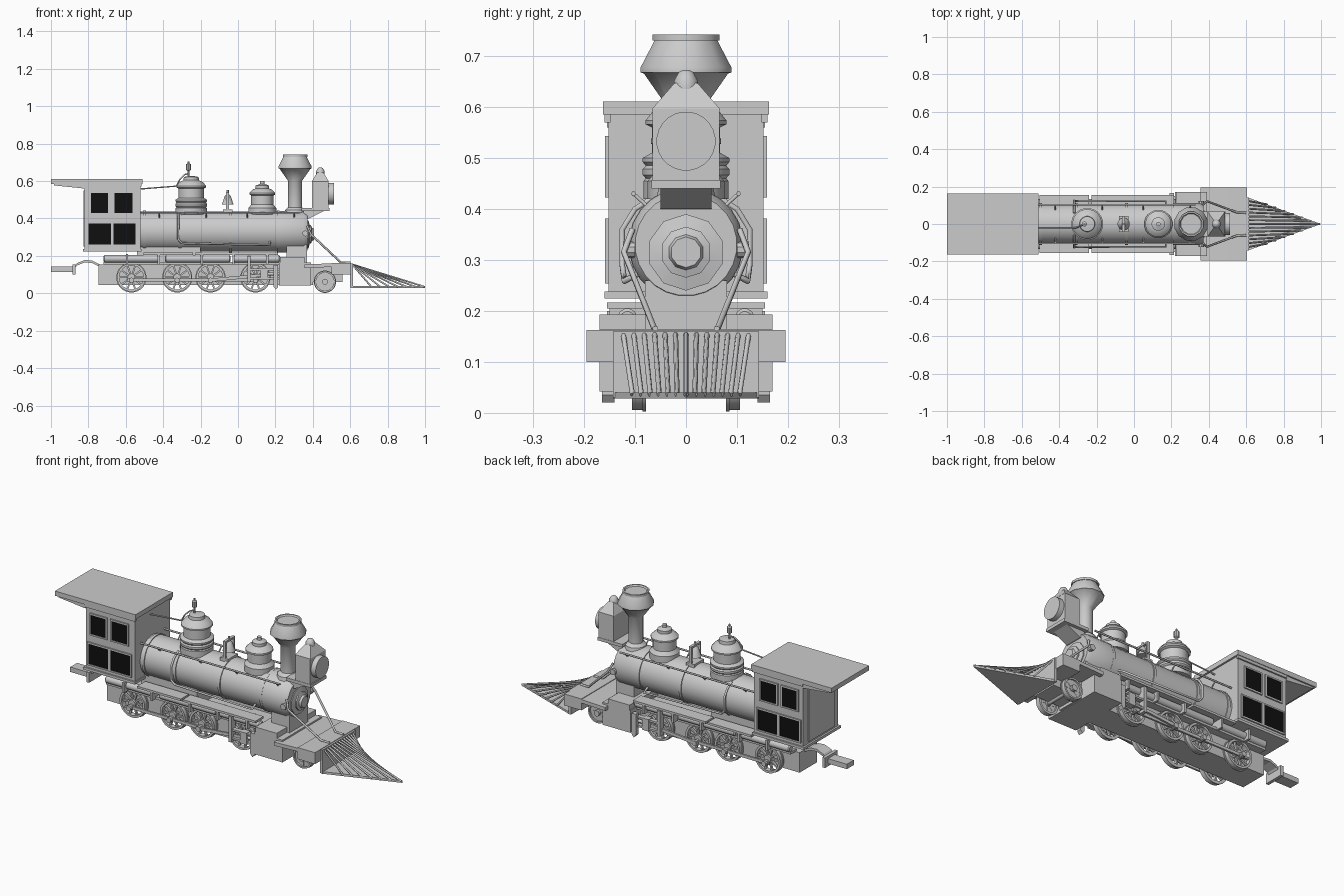
import bpy, bmesh, math
from mathutils import Matrix, Vector

if "Cube" in bpy.data.objects:
    bpy.data.objects.remove(bpy.data.objects["Cube"])

BLACK = bpy.data.materials.new("window_black")
BLACK.diffuse_color = (0.005, 0.005, 0.005, 1)
BLACK.use_nodes = True
BLACK.node_tree.nodes["Principled BSDF"].inputs["Base Color"].default_value = BLACK.diffuse_color


def finish(name, bm, mat=None, smooth=False):
    bmesh.ops.recalc_face_normals(bm, faces=bm.faces)
    me = bpy.data.meshes.new(name)
    bm.to_mesh(me)
    bm.free()
    if smooth:
        me.polygons.foreach_set("use_smooth", [True] * len(me.polygons))
        me.set_sharp_from_angle(angle=math.radians(35))
    if mat:
        me.materials.append(mat)
    ob = bpy.data.objects.new(name, me)
    bpy.context.collection.objects.link(ob)
    return ob


def box(name, x, y, z, mat=None):
    """Box from (min, max) ranges."""
    bm = bmesh.new()
    size = [b - a for a, b in (x, y, z)]
    mid = [(a + b) / 2 for a, b in (x, y, z)]
    bmesh.ops.create_cube(bm, size=1, matrix=Matrix.Translation(mid) @ Matrix.Diagonal((*size, 1)))
    return finish(name, bm, mat)


def lathe(name, loc, profile, segs=20, axis='Z'):
    """Spin (radius, height) points around an axis through loc."""
    bm = bmesh.new()
    rings = []
    for r, h in profile:
        rings.append([bm.verts.new((r * math.cos(a), r * math.sin(a), h))
                      for a in [2 * math.pi * (i + .5) / segs for i in range(segs)]])
    for a, b in zip(rings, rings[1:]):
        for i in range(segs):
            j = (i + 1) % segs
            bm.faces.new((a[i], a[j], b[j], b[i]))
    if profile[0] == profile[-1]:
        bmesh.ops.remove_doubles(bm, verts=bm.verts, dist=1e-6)
    else:
        bm.faces.new(rings[0][::-1])
        bm.faces.new(rings[-1])
    direction = {'X': Vector((1, 0, 0)), 'Y': Vector((0, 1, 0)), 'Z': Vector((0, 0, 1))}[axis]
    bm.transform(Matrix.Translation(loc) @ direction.to_track_quat('Z', 'Y').to_matrix().to_4x4())
    return finish(name, bm, smooth=True)


def prism(name, outline, y0, y1):
    """Extrude an (x, z) outline from y0 to y1."""
    bm = bmesh.new()
    f = bm.faces.new([bm.verts.new((x, y0, z)) for x, z in outline])
    ext = bmesh.ops.extrude_face_region(bm, geom=[f])
    bmesh.ops.translate(bm, vec=(0, y1 - y0, 0), verts=[v for v in ext['geom'] if isinstance(v, bmesh.types.BMVert)])
    return finish(name, bm)


def pipe(name, pts, r):
    cu = bpy.data.curves.new(name, 'CURVE')
    cu.dimensions = '3D'
    cu.bevel_depth, cu.bevel_resolution, cu.use_fill_caps = r, 1, True
    sp = cu.splines.new('POLY')
    sp.points.add(len(pts) - 1)
    for p, co in zip(sp.points, pts):
        p.co = (*co, 1)
    ob = bpy.data.objects.new(name, cu)
    bpy.context.collection.objects.link(ob)
    return ob


def span(s, a, b):
    """y range mirrored to side s."""
    return tuple(sorted((s * a, s * b)))


def wheel(name, x, y, z, r, spokes):
    w = .014
    rim = [(r * .8, -w), (r * .95, -w), (r * .95, w * .5), (r, w * .5), (r, w), (r * .8, w), (r * .8, -w)]
    if y < 0:
        rim = [(a, -h) for a, h in rim]
    rim = [(a, -h) for a, h in rim]
    lathe(name + "_rim", (x, y, z), rim, 24, 'Y')
    lathe(name + "_hub", (x, y, z), [(r * .25, -.016), (r * .25, .016)], 12, 'Y')
    bm = bmesh.new()
    for i in range(spokes):
        m = (Matrix.Translation((x, y, z)) @ Matrix.Rotation(2 * math.pi * i / spokes, 4, 'Y')
             @ Matrix.Translation((r * .53, 0, 0)) @ Matrix.Diagonal((r * .62, .012, r * .11, 1)))
        bmesh.ops.create_cube(bm, size=1, matrix=m)
    finish(name + "_spokes", bm)


# Boiler with bands and stepped smokebox door
lathe("boiler", (0, 0, .33), [(.108, -.53), (.108, .22), (.112, .22), (.112, .35), (.1, .372)], 24, 'X')
for i, x in enumerate((-.5, -.31, -.04, .215)):
    lathe(f"boiler_band_{i}", (x, 0, .33), [(.113, -.007), (.113, .007)], 24, 'X')
lathe("smokebox_door", (.365, 0, .315), [(.075, 0), (.075, .012), (.05, .018), (.05, .025), (.035, .03), (.03, .042)], 10, 'X')
box("smokebox_saddle", (.26, .37), (-.08, .08), (.15, .26))
box("firebox", (-.54, -.2), (-.07, .07), (.15, .28))

# Chimney, domes and whistle
lathe("chimney", (.305, 0, 0), [(.06, .42), (.055, .445), (.038, .46), (.038, .6), (.085, .665), (.092, .668),
                                (.092, .678), (.064, .73), (.068, .73), (.068, .742), (.06, .742), (.055, .735)], 12)
lathe("steam_dome", (-.25, 0, 0), [(.084, .42), (.084, .455), (.08, .46), (.086, .467), (.086, .478), (.08, .485),
                                   (.086, .492), (.086, .5), (.068, .51), (.068, .56), (.08, .566), (.08, .574),
                                   (.065, .593), (.042, .605), (.04, .622), (.02, .626)], 20)
lathe("whistle", (-.265, 0, 0), [(.006, .62), (.006, .655), (.014, .66), (.014, .69), (.005, .695), (.005, .705)], 10)
lathe("sand_dome", (.13, 0, 0), [(.076, .42), (.076, .455), (.066, .467), (.06, .475), (.06, .523), (.07, .528),
                                 (.07, .537), (.052, .555), (.036, .56), (.036, .576), (.012, .585), (.012, .6)], 20)
pipe("whistle_rod", [(-.52, -.02, .558), (-.33, -.02, .573), (-.31, -.02, .61), (-.285, -.01, .635), (-.265, 0, .64)], .004)

# Bell in its bracket
lathe("bell", (-.055, 0, 0), [(.033, .475), (.028, .485), (.017, .52), (.006, .53), (.006, .552)], 14)
for s in (-1, 1):
    box("bell_post", (-.063, -.047), span(s, .034, .042), (.42, .54))
box("bell_yoke", (-.063, -.047), (-.042, .042), (.53, .54))
box("bell_base", (-.08, -.03), (-.042, .042), (.425, .448))

# Headlamp on its shelf
box("lamp_shelf", (.34, .49), (-.068, .068), (.44, .457))
prism("lamp_bracket", [(.35, .4), (.38, .4), (.46, .44), (.35, .44)], -.05, .05)
box("lamp_body", (.395, .485), (-.066, .066), (.457, .597))
bm = bmesh.new()
bmesh.ops.create_cone(bm, cap_ends=True, segments=4, radius1=.0933, radius2=.032, depth=.05,
                      matrix=Matrix.Translation((.44, 0, .622)) @ Matrix.Diagonal((.7, 1, 1, 1))
                      @ Matrix.Rotation(math.pi / 4, 4, 'Z'))
finish("lamp_roof", bm)
lathe("lamp_vent", (.44, 0, 0), [(.024, .635), (.024, .652), (.015, .668), (.006, .673)], 12)
lathe("lamp_lens", (.48, 0, .533), [(.058, 0), (.058, .033), (.05, .033)], 24, 'X')

# Cab with windows and roof
box("cab_body", (-.82, -.52), (-.152, .152), (.235, .585))
box("cab_floor", (-.83, -.515), (-.16, .16), (.224, .238))
box("cab_back_panel", (-.826, -.815), (-.11, .11), (.25, .55))
box("cab_roof", (-1, -.51), (-.163, .163), (.585, .611))
prism("roof_overhang", [(-.985, .587), (-.985, .577), (-.82, .56), (-.82, .587)], -.155, .155)
for s in (-1, 1):
    box("roof_trim", (-.82, -.515), span(s, .148, .16), (.57, .59))
    for x0, x1, z0, z1 in ((-.785, -.695, .43, .535), (-.66, -.565, .43, .535),
                           (-.8, -.68, .262, .373), (-.665, -.547, .262, .373)):
        box("window_pane", (x0, x1), span(s, .15, .156), (z0, z1), BLACK)
        t = .008
        for fx, fz in (((x0 - t, x1 + t), (z1, z1 + t)), ((x0 - t, x1 + t), (z0 - t, z0)),
                       ((x0 - t, x0), (z0, z1)), ((x1, x1 + t), (z0, z1))):
            box("window_frame", fx, span(s, .15, .159), fz)

# Main frame, steam cylinders and pilot deck
box("main_frame", (-.745, .4), (-.076, .076), (.045, .155))
box("cylinder_block", (.22, .39), (-.17, .17), (.042, .165))
box("valve_chest", (.225, .355), (-.17, .17), (.165, .193))
box("front_frame", (.39, .56), (-.07, .07), (.06, .15))
prism("pilot_deck", [(.355, .135), (.6, .145), (.6, .163), (.355, .155)], -.195, .195)
box("pilot_beam", (.5, .605), (-.195, .195), (.1, .163))

# Cowcatcher: triangular foot, back plate and fanned bars
bm = bmesh.new()
f = bm.faces.new([bm.verts.new(p) for p in ((.605, -.143, .028), (1, 0, .028), (.605, .143, .028))])
ext = bmesh.ops.extrude_face_region(bm, geom=[f])
bmesh.ops.translate(bm, vec=(0, 0, .012), verts=[v for v in ext['geom'] if isinstance(v, bmesh.types.BMVert)])
finish("cowcatcher_foot", bm)
box("cowcatcher_back", (.6, .615), (-.143, .143), (.03, .16))
for i in range(-6, 7):
    yb = i * .0175
    pipe("cowcatcher_bar", [(.61, i * .0205, .155), (.61 + .385 * (1 - abs(yb) / .143), yb, .036)], .005)

# Rear coupler, buffer plate and curved drawbar
box("coupler", (-1, -.87), (-.03, .03), (.115, .142))
box("coupler_plate", (-.885, -.868), (-.055, .055), (.1, .155))
top = [(-.88, .14), (-.86, .162), (-.82, .178), (-.78, .175), (-.74, .155), (-.7, .15)]
prism("drawbar", top + [(x, z - .013) for x, z in reversed(top)], -.035, .035)

# Wheels, running gear and side fittings, both sides
for s in (-1, 1):
    for i, x in enumerate((-.57, -.325, -.147, .093)):
        wheel(f"driver_{i}", x, s * .092, .085, .081, 10)
        lathe("crank_pin", (x, s * .12, .07), [(.014, -.02), (.014, .02)], 10, 'Y')
    wheel("lead_wheel", .465, s * .092, .062, .06, 8)
    lathe("lead_wheel_disc", (.465, s * .092, .062), [(.054, -.005), (.054, .005)], 20, 'Y')
    box("side_rod", (-.59, .11), span(s, .112, .122), (.062, .078))
    prism("main_rod", [(-.16, .06), (.14, .09), (.14, .106), (-.16, .078)], s * .126, s * .136)
    for z in (.075, .122):
        box("crosshead_guide", (.05, .225), span(s, .125, .15), (z, z + .01))
    box("crosshead", (.12, .16), span(s, .12, .155), (.07, .135))
    pipe("piston_rod", [(.15, s * .138, .104), (.23, s * .138, .104)], .009)
    box("guide_hanger", (.05, .068), span(s, .12, .155), (.06, .2))
    prism("link", [(.19, .15), (.215, .15), (.215, .035), (.203, .02), (.19, .035)], s * .14, s * .165)
    lathe("lead_axle_cap", (.465, s * .105, .062), [(.016, -.01), (.016, .01)], 10, 'Y')
    box("frame_rail", (-.72, .22), span(s, .07, .118), (.154, .168))
    for x0, x1 in ((-.505, -.24), (-.228, .215)):
        box("running_board", (x0, x1), span(s, .085, .155), (.205, .217))
    for x0, x1 in ((-.72, -.42), (-.39, -.04), (-.03, .225)):
        lathe("air_tank", (x0, s * .115, .185), [(.014, 0), (.02, .006), (.02, x1 - x0 - .006), (.014, x1 - x0)], 12, 'X')
    for x in (-.6, -.43, -.2, -.03, .15):
        box("board_bracket", (x, x + .012), span(s, .07, .15), (.155, .21))

    # Handrail, feed pipe and front braces
    pipe("handrail", [(-.52, s * .103, .43), (.33, s * .103, .43)], .005)
    for x in (-.42, -.17, .05, .3):
        pipe("rail_stanchion", [(x, s * .07, .4), (x, s * .103, .43)], .004)
    pipe("feed_pipe", [(-.32, s * .06, .425), (-.32, s * .1, .4), (-.32, s * .125, .36), (-.32, s * .125, .29),
                       (-.3, s * .122, .268), (.17, s * .122, .258), (.17, s * .09, .275)], .006)
    pipe("front_brace", [(.37, s * .105, .36), (.39, s * .122, .315), (.55, s * .062, .165), (.6, s * .06, .165)], .006)
    lathe("brace_boss", (.36, s * .112, .32), [(.016, -.012), (.016, .012)], 10, 'Y')

# Axles
for x, z in ((-.57, .085), (-.325, .085), (-.147, .085), (.093, .085), (.465, .062)):
    pipe("axle", [(x, -.09, z), (x, .09, z)], .012)
